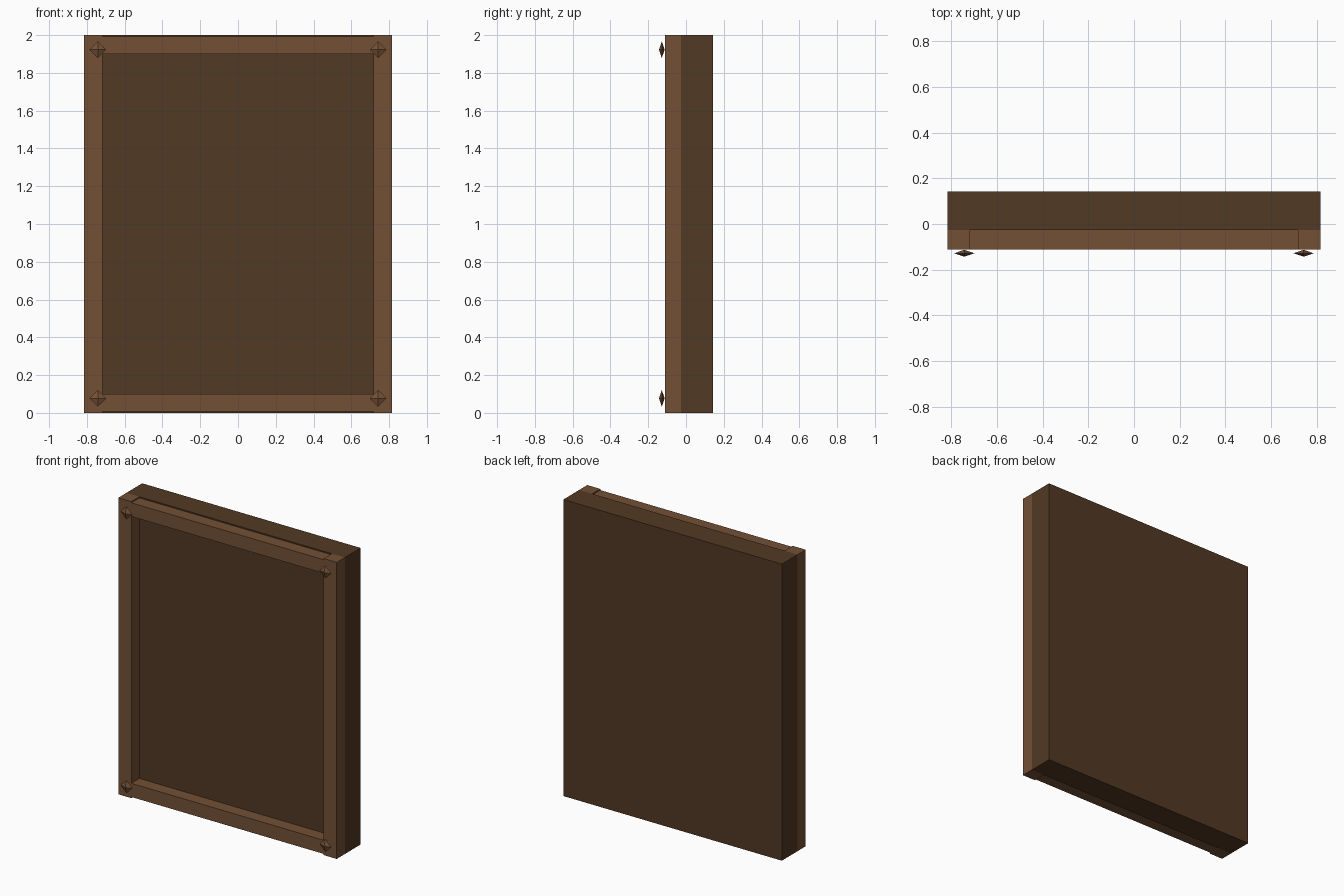
import bpy
import bmesh
from mathutils import Matrix

cube = bpy.data.objects.get("Cube")
if cube:
    bpy.data.objects.remove(cube, do_unlink=True)


def make_material(name, color):
    mat = bpy.data.materials.new(name)
    mat.use_nodes = True
    mat.diffuse_color = color
    mat.node_tree.nodes["Principled BSDF"].inputs["Base Color"].default_value = color
    return mat


def finish(name, bm, mat):
    bmesh.ops.recalc_face_normals(bm, faces=bm.faces)
    mesh = bpy.data.meshes.new(name)
    bm.to_mesh(mesh)
    bm.free()
    mesh.materials.append(mat)
    obj = bpy.data.objects.new(name, mesh)
    bpy.context.collection.objects.link(obj)


def box(name, low, high, mat):
    size = [h - l for l, h in zip(low, high)]
    centre = [(h + l) / 2 for l, h in zip(low, high)]
    bm = bmesh.new()
    bmesh.ops.create_cube(bm, size=1, matrix=Matrix.Translation(centre) @ Matrix.Diagonal((*size, 1)))
    finish(name, bm, mat)


def stud(name, x, z, mat):
    # Flattened octahedron: two four-sided pyramids base to base
    bm = bmesh.new()
    ring = [bm.verts.new((x + dx * STUD_R, STUD_Y, z + dz * STUD_R))
            for dx, dz in ((1, 0), (0, 1), (-1, 0), (0, -1))]
    for side in (-1, 1):
        tip = bm.verts.new((x, STUD_Y + side * STUD_D, z))
        for i in range(4):
            bm.faces.new((ring[i], ring[(i + 1) % 4], tip))
    finish(name, bm, mat)


HALF_W, HEIGHT = 0.815, 2.0
FRONT, SEAM, BACK = -0.112, -0.026, 0.143
STILE, RAIL, STEP = 0.097, 0.1, 0.008
STUD_R, STUD_Y, STUD_D = 0.044, -0.128, 0.015

dark_wood = make_material("dark wood", (0.084, 0.041, 0.017, 1))
brown_wood = make_material("brown wood", (0.171, 0.08, 0.036, 1))

# Solid back panel
box("back_panel", (-HALF_W, SEAM, 0), (HALF_W, BACK, HEIGHT), dark_wood)

# Upright frame sides
inner = HALF_W - STILE
box("left_stile", (inner, FRONT, 0), (HALF_W, SEAM, HEIGHT), brown_wood)
box("right_stile", (-HALF_W, FRONT, 0), (-inner, SEAM, HEIGHT), brown_wood)

# Rails, set slightly in from the ends of the stiles
box("bottom_rail", (-inner, FRONT, STEP), (inner, SEAM, RAIL), brown_wood)
box("top_rail", (-inner, FRONT, HEIGHT - RAIL), (inner, SEAM, HEIGHT - STEP), brown_wood)

# Corner studs
for side, x in (("left", 0.742), ("right", -0.742)):
    for level, z in (("bottom", 0.077), ("top", HEIGHT - 0.077)):
        stud(f"{level}_{side}_stud", x, z, brown_wood)
